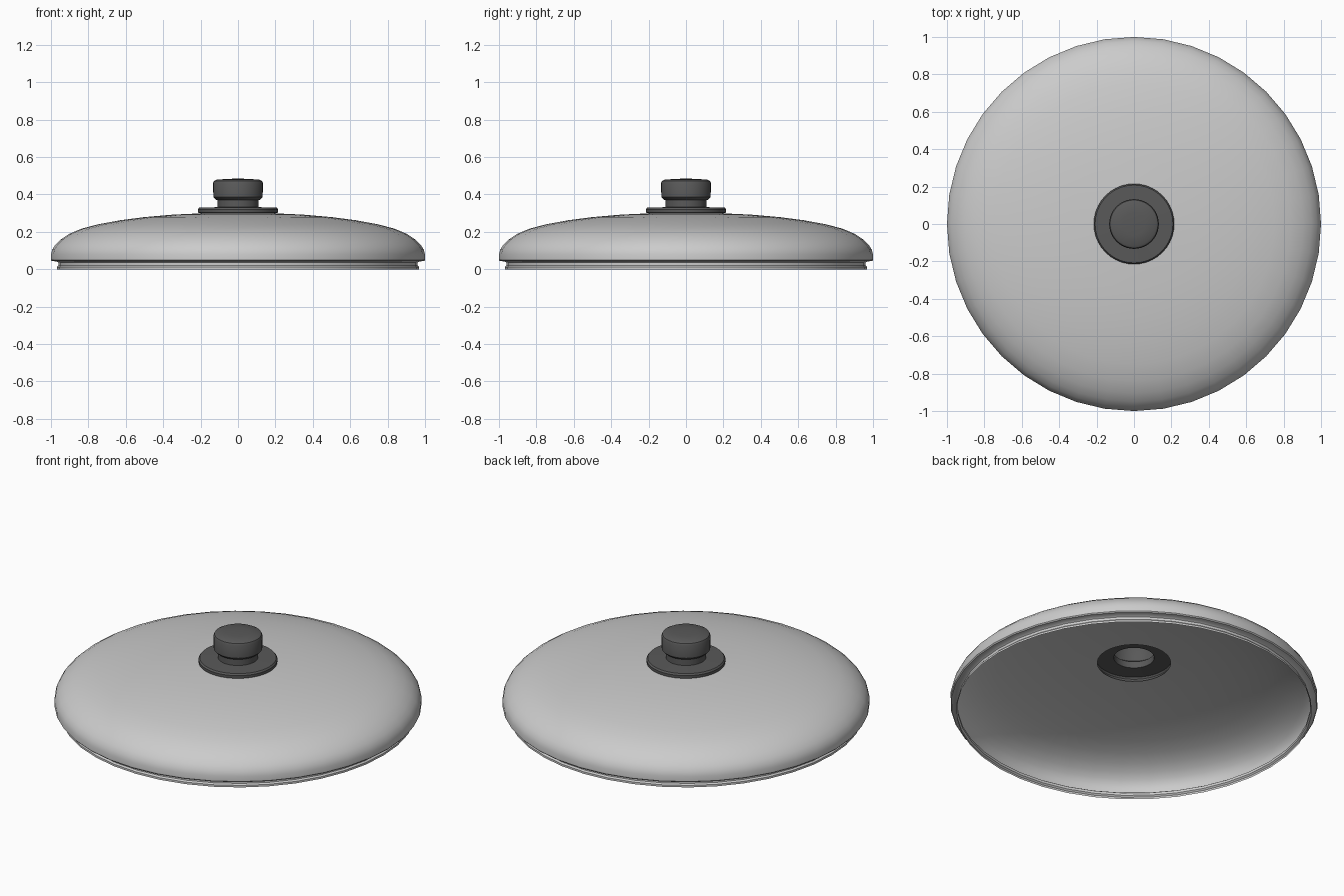
import bpy, bmesh, math

if "Cube" in bpy.data.objects:
    bpy.data.objects.remove(bpy.data.objects["Cube"])

dark = bpy.data.materials.new("dark_plastic")
dark.diffuse_color = (0.1, 0.1, 0.1, 1)
dark.use_nodes = True
dark.node_tree.nodes["Principled BSDF"].inputs["Base Color"].default_value = dark.diffuse_color


def lathe(name, profile, sides, material=None):
    """Revolve (radius, z) points, listed bottom to top, around z."""
    bm = bmesh.new()
    rings = []
    for r, z in profile:
        if r == 0:
            rings.append([bm.verts.new((0, 0, z))] * sides)
            continue
        rings.append([bm.verts.new((r * math.cos(2 * math.pi * i / sides),
                                    r * math.sin(2 * math.pi * i / sides), z))
                      for i in range(sides)])
    for a, b in zip(rings, rings[1:]):
        for i in range(sides):
            j = (i + 1) % sides
            quad = [a[i], a[j], b[j], b[i]]
            bm.faces.new(list(dict.fromkeys(quad)))
    mesh = bpy.data.meshes.new(name)
    bm.to_mesh(mesh)
    bm.free()
    obj = bpy.data.objects.new(name, mesh)
    bpy.context.collection.objects.link(obj)
    if material:
        mesh.materials.append(material)
    bpy.ops.object.select_all(action='DESELECT')
    obj.select_set(True)
    bpy.context.view_layer.objects.active = obj
    bpy.ops.object.shade_smooth_by_angle(angle=math.radians(35))
    return obj


# domed lid shell: inset rim, overhanging lip, shallow dome open under the knob
lathe("lid_dome", [
    (0.968, 0.0), (0.968, 0.012), (0.96, 0.02), (0.96, 0.035), (0.97, 0.042),
    (0.995, 0.044), (1.0, 0.05), (1.0, 0.08), (0.993, 0.105), (0.978, 0.13),
    (0.95, 0.158), (0.905, 0.188), (0.84, 0.216), (0.75, 0.24), (0.63, 0.262),
    (0.5, 0.279), (0.35, 0.292), (0.2, 0.299)], 40)

# base flange under the knob
lathe("knob_flange", [
    (0.2, 0.299), (0.214, 0.303), (0.215, 0.32), (0.208, 0.329), (0.11, 0.332)],
    40, dark)

# knob: short stem, wide grip, gently crowned top
lathe("knob", [
    (0.11, 0.331), (0.11, 0.37), (0.118, 0.372), (0.132, 0.386),
    (0.133, 0.462), (0.128, 0.472), (0.115, 0.479), (0.06, 0.483), (0, 0.485)],
    40, dark)
